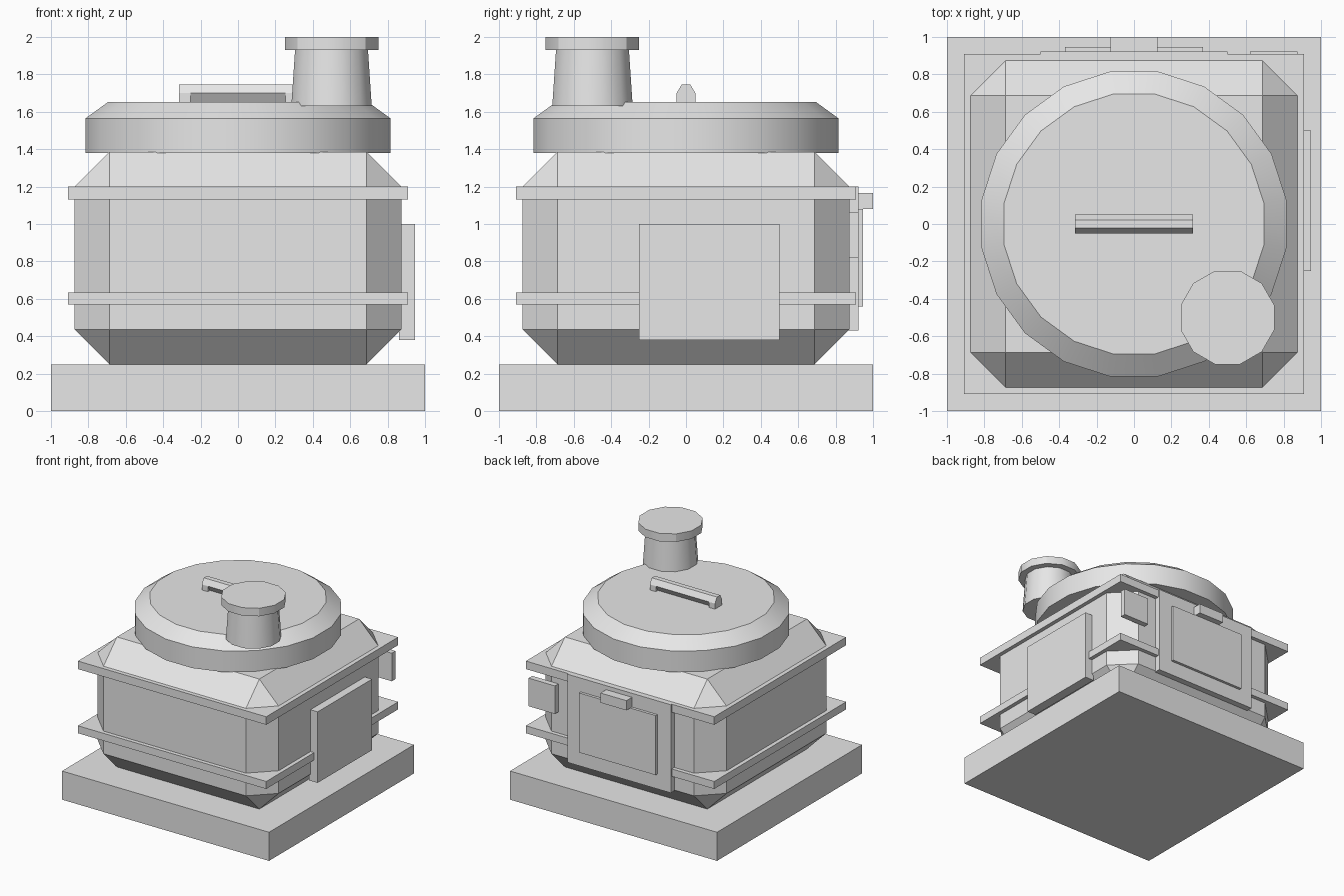
import bpy, bmesh, math
from mathutils import Matrix

if "Cube" in bpy.data.objects:
    bpy.data.objects.remove(bpy.data.objects["Cube"], do_unlink=True)

grey = bpy.data.materials.new("plain_grey")
grey.use_nodes = True
colour = (0.8, 0.8, 0.8, 1)
grey.diffuse_color = colour
grey.node_tree.nodes["Principled BSDF"].inputs["Base Color"].default_value = colour


def finish(name, bm, smooth=False):
    bmesh.ops.recalc_face_normals(bm, faces=bm.faces)
    mesh = bpy.data.meshes.new(name)
    bm.to_mesh(mesh)
    bm.free()
    mesh.materials.append(grey)
    obj = bpy.data.objects.new(name, mesh)
    bpy.context.collection.objects.link(obj)
    if smooth:
        bpy.ops.object.select_all(action='DESELECT')
        obj.select_set(True)
        bpy.context.view_layer.objects.active = obj
        bpy.ops.object.shade_smooth_by_angle(angle=math.radians(30))
    return obj


def box(name, x, y, z, bevel=0):
    """Box from (min, max) ranges, optionally with single-cut bevels."""
    bm = bmesh.new()
    size = [r[1] - r[0] for r in (x, y, z)]
    mid = [(r[0] + r[1]) / 2 for r in (x, y, z)]
    bmesh.ops.create_cube(bm, size=1, matrix=Matrix.Translation(mid) @ Matrix.Diagonal((*size, 1)))
    if bevel:
        bmesh.ops.bevel(bm, geom=bm.edges[:], offset=bevel, segments=1,
                        affect='EDGES', offset_type='OFFSET')
    return finish(name, bm)


def turned(name, sides, centre, profile):
    """Stacked rings of (flat-to-flat radius, height), capped at both ends."""
    bm = bmesh.new()
    rings = []
    for r, z in profile:
        rr = r / math.cos(math.pi / sides)
        angles = [(i + 0.5) * math.tau / sides for i in range(sides)]
        rings.append([bm.verts.new((centre[0] + rr * math.cos(a), centre[1] + rr * math.sin(a), z))
                      for a in angles])
    for low, high in zip(rings, rings[1:]):
        for i in range(sides):
            j = (i + 1) % sides
            bm.faces.new((low[i], low[j], high[j], high[i]))
    bm.faces.new(rings[0])
    bm.faces.new(rings[-1])
    return finish(name, bm, smooth=True)


def bar(name, half_length, low, high):
    """Bar along x, tapering between two (half width, height) levels."""
    bm = bmesh.new()
    section = [(-low[0], low[1]), (low[0], low[1]), (high[0], high[1]), (-high[0], high[1])]
    ends = [[bm.verts.new((x, y, z)) for y, z in section] for x in (-half_length, half_length)]
    for i in range(4):
        j = (i + 1) % 4
        bm.faces.new((ends[0][i], ends[0][j], ends[1][j], ends[1][i]))
    for end in ends:
        bm.faces.new(end)
    return finish(name, bm)


# Base and chamfered body
box("base_slab", (-1, 1), (-1, 1), (0, 0.25))
box("body", (-0.875, 0.875), (-0.875, 0.875), (0.25, 1.385), bevel=0.187)

# Square bands round the body
for name, z in (("lower_band", (0.57, 0.635)), ("upper_band", (1.13, 1.2))):
    box(name, (-0.91, 0.91), (-0.91, 0.91), z)

# Round lid with sloped rim
turned("lid", 20, (0, 0), [(0.815, 1.38), (0.815, 1.565), (0.695, 1.652)])

# Lid handle: chamfered bar, undercut middle and end legs
bar("handle_bar", 0.315, (0.05, 1.7), (0.022, 1.747))
bar("handle_underside", 0.255, (0.02, 1.65), (0.05, 1.7))
for side, sign in (("left", 1), ("right", -1)):
    box("handle_leg_" + side, sorted((sign * 0.255, sign * 0.315)), (-0.05, 0.05), (1.65, 1.7))

# Chimney and its cap
turned("chimney", 12, (0.5, -0.5), [(0.215, 1.63), (0.195, 1.93)])
turned("chimney_cap", 12, (0.5, -0.5), [(0.25, 1.93), (0.25, 2.0)])

# Side panel
box("side_panel", (0.86, 0.945), (-0.25, 0.5), (0.38, 1.0))

# Door on the back
box("door_frame", (-0.5, 0.5), (0.86, 0.923), (0.43, 1.2))
box("door", (-0.37, 0.37), (0.92, 0.947), (0.56, 1.08))
box("door_handle", (-0.125, 0.125), (0.92, 1.0), (1.08, 1.165))

# Small plate beside the door
box("back_plate", (0.62, 0.875), (0.872, 0.923), (0.82, 1.065))
